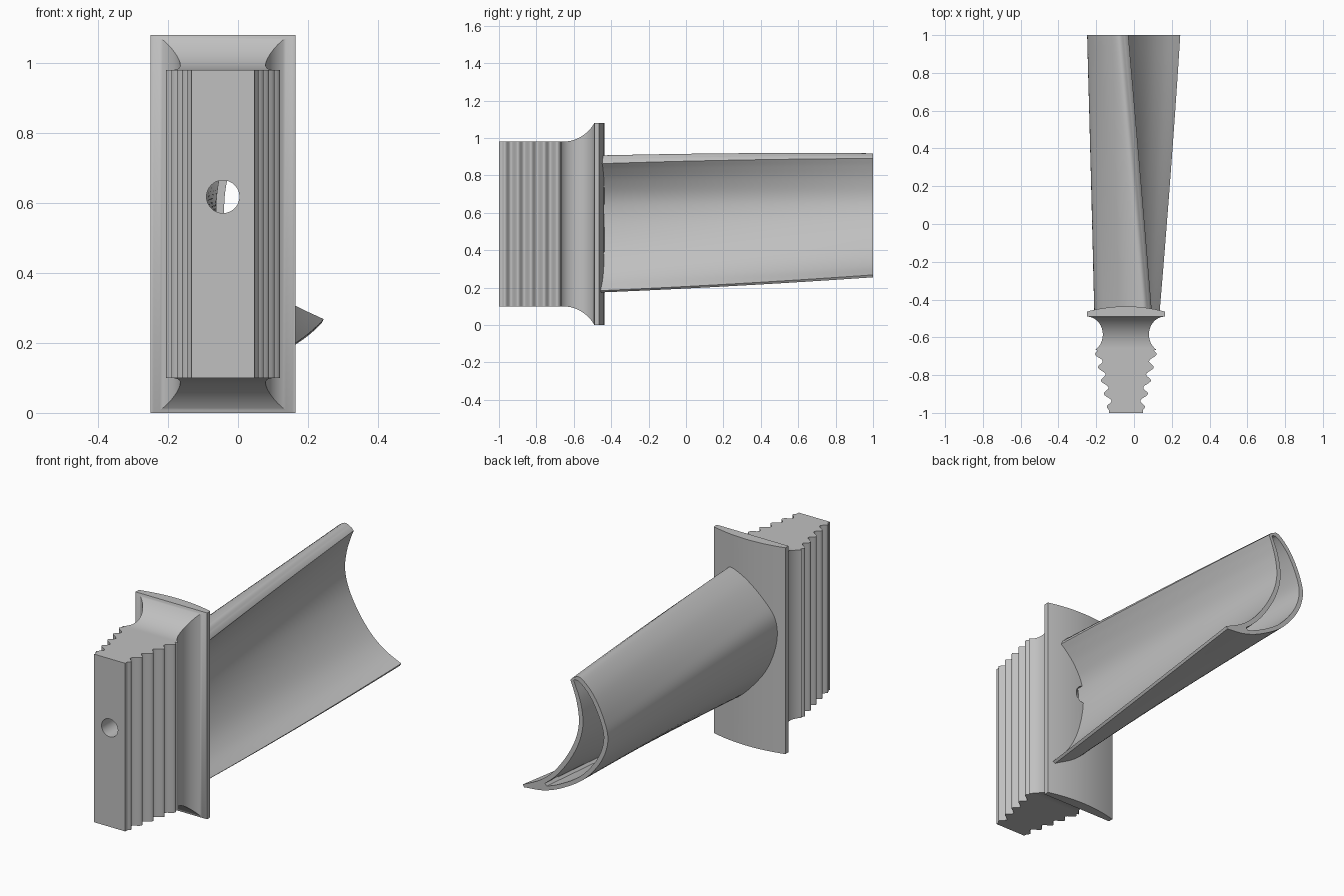
import bpy, bmesh, math
from mathutils import Vector

if "Cube" in bpy.data.objects:
    bpy.data.objects.remove(bpy.data.objects["Cube"], do_unlink=True)

CX, CZ = -0.043, 0.54          # centre line of the root
GREY = (0.53, 0.53, 0.53, 1)
metal = bpy.data.materials.new("plain grey metal")
metal.use_nodes = True
metal.diffuse_color = GREY
metal.node_tree.nodes["Principled BSDF"].inputs["Base Color"].default_value = GREY


def loft(name, rings, closed=False):
    """Skin a list of equal-length point rings; cap the ends or close the chain."""
    bm = bmesh.new()
    loops = [[bm.verts.new(p) for p in ring] for ring in rings]
    pairs = list(zip(loops, loops[1:]))
    if closed:
        pairs.append((loops[-1], loops[0]))
    else:
        bm.faces.new(loops[0])
        bm.faces.new(loops[-1])
    n = len(loops[0])
    for a, b in pairs:
        for i in range(n):
            j = (i + 1) % n
            bm.faces.new((a[i], a[j], b[j], b[i]))
    bmesh.ops.recalc_face_normals(bm, faces=bm.faces)
    mesh = bpy.data.meshes.new(name)
    bm.to_mesh(mesh)
    bm.free()
    mesh.materials.append(metal)
    ob = bpy.data.objects.new(name, mesh)
    bpy.context.collection.objects.link(ob)
    return ob


def activate(ob):
    bpy.ops.object.select_all(action='DESELECT')
    ob.select_set(True)
    bpy.context.view_layer.objects.active = ob


def smooth(ob, degrees=38):
    activate(ob)
    bpy.ops.object.shade_smooth_by_angle(angle=math.radians(degrees))


def spline(pts, steps):
    """Catmull-Rom curve through 2D points."""
    p = [Vector(q) for q in pts]
    p = [2 * p[0] - p[1]] + p + [2 * p[-1] - p[-2]]
    out = []
    for a, b, c, d in zip(p, p[1:], p[2:], p[3:]):
        for k in range(steps):
            t = k / steps
            out.append(0.5 * (2 * b + (c - a) * t + (2 * a - 5 * b + 4 * c - d) * t ** 2
                              + (3 * b - a - 3 * c + d) * t ** 3))
    return out + [p[-2]]


# Root: rectangles stacked along y, ridged flanks, then a waisted flare
def half_width(y):
    if y > -0.668:
        return 0.122 + 0.085 * (1 - math.sqrt(max(0, 1 - ((y + 0.585) / 0.095) ** 2)))
    w = 0.085 + 0.2214 * (y + 0.97) + 0.016 * math.cos(math.tau * (y + 0.97) / 0.07)
    return max(w, 0.09) if y < -0.96 else w


def half_height(y):
    r = 0.1945
    return 0.44 + r - math.sqrt(r * r - max(0, y + 0.66) ** 2)


stations = [-1 + 0.005 * i for i in range(67)]
stations += [-0.585 - 0.095 * math.cos(math.pi * (0.18 + 0.82 * i / 24)) for i in range(25)]
rings = []
for y in stations:
    w, h = half_width(y), half_height(y)
    rings.append([(CX + sx * w, y, CZ + sz * h)
                  for sx, sz in ((-1, -1), (1, -1), (1, 1), (-1, 1))])
root = loft("root", rings)

# Platform: plate with a gently arched outer face
profile = [(-0.207, -0.49), (0.207, -0.49)]
for i in range(25):
    u = 1 - i / 12
    profile.append((0.207 * u, -0.436 - 0.028 * u * u))
platform = loft("platform", [[(CX + x, y, z) for x, y in profile] for z in (0, 2 * CZ)])

# Cooling hole through root and platform
bpy.ops.mesh.primitive_cylinder_add(vertices=48, radius=0.047, depth=1,
                                    location=(CX, -0.7, 0.618),
                                    rotation=(math.pi / 2, 0, 0))
cutter = bpy.context.object
cutter.name = "hole_cutter"
cutter.hide_render = True
for ob in (root, platform):
    mod = ob.modifiers.new("hole", 'BOOLEAN')
    mod.operation = 'DIFFERENCE'
    mod.solver = 'EXACT'
    mod.object = cutter
    activate(ob)
    bpy.ops.object.modifier_apply(modifier=mod.name)
    smooth(ob)
bpy.data.objects.remove(cutter, do_unlink=True)

# Blade: hollow crescent section, twisted along y
back = [(-0.045, 0.905), (-0.09, 0.915), (-0.165, 0.845), (-0.224, 0.735), (-0.248, 0.63),
        (-0.212, 0.515), (-0.118, 0.397), (0.005, 0.316), (0.12, 0.27), (0.238, 0.255)]
hollow = [(-0.03, 0.89), (-0.048, 0.845), (-0.068, 0.78), (-0.08, 0.70), (-0.073, 0.63),
          (-0.045, 0.55), (0.01, 0.455), (0.08, 0.37), (0.155, 0.312), (0.245, 0.268)]
STEPS, WALL = 6, 0.024
s, p = spline(back, STEPS), spline(hollow, STEPS)
outer = s + p[::-1]

# Cavity: same section moved in by the wall thickness, stopping short of both edges
n = len(s) - 1
inner_s, inner_p = [], []
for i in range(n + 1):
    t = (0.05 + 0.81 * i / n) * n
    k = int(t)
    a, b = s[k].lerp(s[k + 1], t - k), p[k].lerp(p[k + 1], t - k)
    f = min(WALL / (b - a).length, 0.45)
    inner_s.append(a.lerp(b, f))
    inner_p.append(b.lerp(a, f))
inner = inner_s + inner_p[::-1]


def place(section, y):
    ang = math.radians(-20) * (1 - y) / 1.44
    c, d = math.cos(ang), math.sin(ang)
    px, pz = -0.045, 0.53
    return [(px + (q.x - px) * c - (q.y - pz) * d, y,
             pz + (q.x - px) * d + (q.y - pz) * c) for q in section]


ys = [-0.47 + 1.47 * i / 20 for i in range(21)]
blade = loft("blade", [place(outer, y) for y in ys] + [place(inner, y) for y in ys[::-1]],
             closed=True)
smooth(blade)
